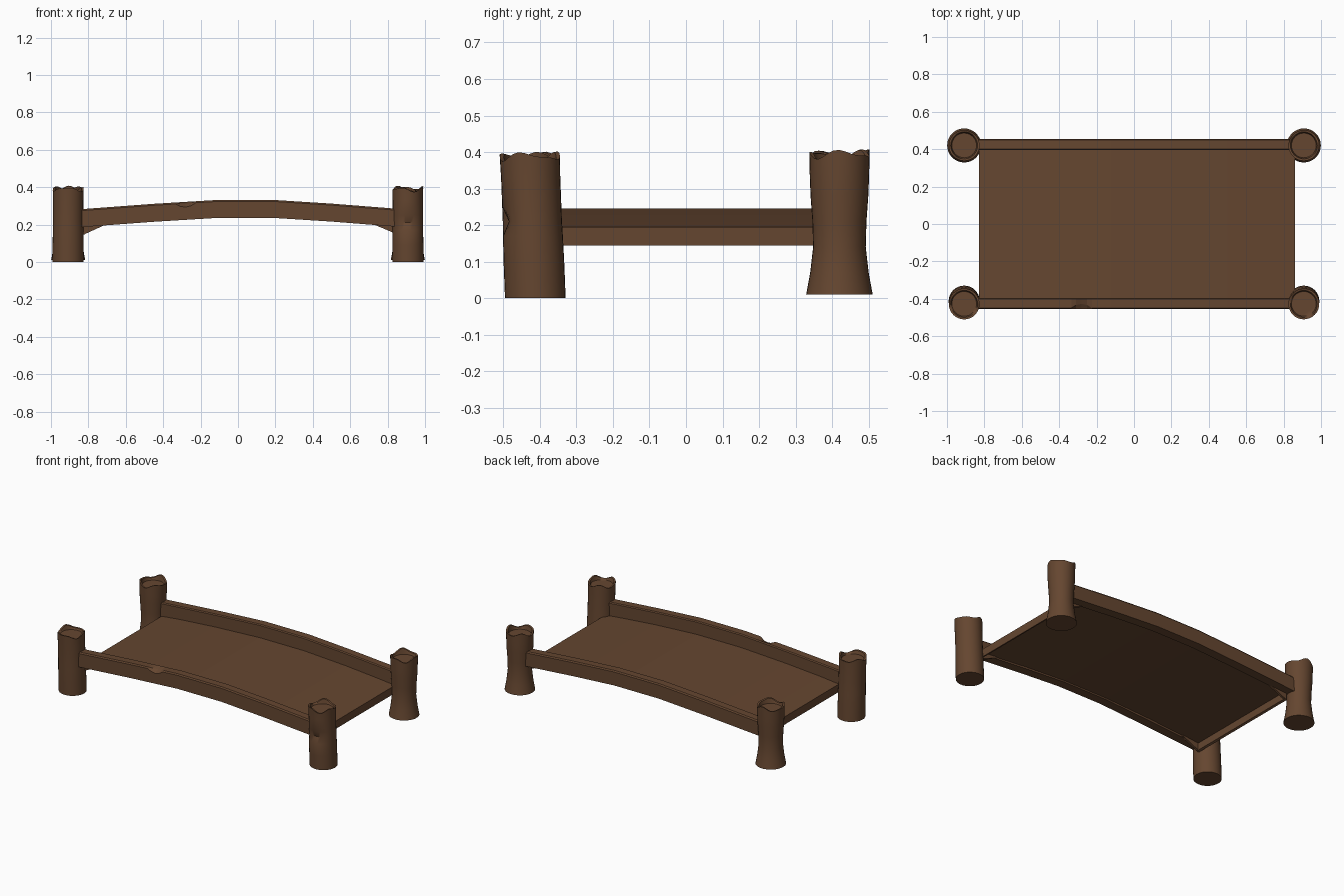
import bpy, bmesh, math

if "Cube" in bpy.data.objects:
    bpy.data.objects.remove(bpy.data.objects["Cube"])

wood = bpy.data.materials.new("brown wood")
wood.diffuse_color = (0.130, 0.0615, 0.0295, 1)
wood.use_nodes = True
wood.node_tree.nodes["Principled BSDF"].inputs["Base Color"].default_value = wood.diffuse_color


def finish(name, bm, fix_normals=True):
    if fix_normals:
        bmesh.ops.recalc_face_normals(bm, faces=bm.faces)
    me = bpy.data.meshes.new(name)
    bm.to_mesh(me)
    bm.free()
    me.materials.append(wood)
    ob = bpy.data.objects.new(name, me)
    bpy.context.collection.objects.link(ob)
    return ob


def loft(name, rings):
    """Closed rings joined by quads and capped at both ends."""
    bm = bmesh.new()
    rows = [[bm.verts.new(p) for p in ring] for ring in rings]
    n = len(rows[0])
    for a, b in zip(rows, rows[1:]):
        for i in range(n):
            j = (i + 1) % n
            bm.faces.new((a[i], a[j], b[j], b[i]))
    bm.faces.new(rows[0])
    bm.faces.new(rows[-1])
    return finish(name, bm)


def interp(pts, x):
    for (x0, z0), (x1, z1) in zip(pts, pts[1:]):
        if x <= x1:
            return z0 + (z1 - z0) * (x - x0) / (x1 - x0)
    return pts[-1][1]


# Posts: straight and leaning at the front, waisted with a flared foot at the back
SEG = 32


def post(name, sx, sy, phase, dent):
    if sy < 0:
        prof = [(0.0, .083), (.09, .083), (.17, .082), (.21, .081), (.25, .081), (.33, .081)]
        top, lean = .388, -.015
    else:
        prof = [(.01, .091), (.07, .080), (.14, .072), (.21, .074), (.28, .079), (.33, .081)]
        top, lean = .394, 0
    cx = sx * .908

    def ring(zf, r, dent_z=None):
        pts = []
        for i in range(SEG):
            a = 2 * math.pi * i / SEG
            z = zf(a)
            rr = r
            # Shallow axe mark on the outer side
            if dent_z is not None and abs(dent_z - .21) < .01:
                rr -= dent * max(0, math.cos(a - sy * math.pi / 2)) ** 4
            cy = sy * .42 + (lean * (z / .39 - .5) if lean else 0)
            pts.append((cx + rr * math.cos(a), cy + rr * math.sin(a), z))
        return pts

    def rim(a):
        return top + .009 * math.sin(3 * a + phase) + .005 * math.sin(5 * a + 2 * phase)

    rings = [ring(lambda a, z=z: z, r, z) for z, r in prof]
    rings.append(ring(rim, .0825))
    rings.append(ring(lambda a: rim(a) - .002, .072))
    rings.append(ring(lambda a: .37, .066))      # sunken top
    ob = loft(name, rings)
    bpy.context.view_layer.objects.active = ob
    ob.select_set(True)
    bpy.ops.object.shade_smooth_by_angle(angle=math.radians(35))
    ob.select_set(False)


post("front_left_post", -1, -1, 0.4, 0)
post("front_right_post", 1, -1, 2.0, .017)
post("back_left_post", -1, 1, 3.3, 0)
post("back_right_post", 1, 1, 1.2, 0)

# Side rails: arched beams with bevelled top edges, one chipped
RAIL = [(-.87, .280), (-.45, .311), (-.12, .331), (.20, .331), (.50, .312), (.87, .283)]
H = .096


def rail(name, sy, chip):
    xs = [p[0] for p in RAIL]
    if chip:
        xs = sorted(xs + [-.335, -.31, -.28, -.25, -.225])
    rings = []
    for x in xs:
        z = interp(RAIL, x)
        c = max(0, 1 - ((x + .28) / .055) ** 2) if chip else 0
        sec = [(.395, z - H), (.455, z - H), (.455, z - .008 - .02 * c),
               (.449 - .022 * c, z - .012 * c), (.401, z), (.395, z - .006)]
        rings.append([(x, sy * y, zz) for y, zz in sec])
    loft(name, rings)


rail("front_rail", -1, True)
rail("back_rail", 1, False)

# Deck: thin arched sheet between the rails
DECK = [(-.83, .195), (-.70, .209), (-.45, .228), (-.12, .245),
        (.20, .245), (.50, .228), (.72, .209), (.86, .195)]
bm = bmesh.new()
rows = [[bm.verts.new((x, y, z)) for y in (-.4, .4)] for x, z in DECK]
for a, b in zip(rows, rows[1:]):
    bm.faces.new((a[0], b[0], b[1], a[1]))
finish("deck", bm, False)

# End boards and the small side wedges under each end of the deck
for side, x, s, tip in (("left", -.83, 1, -.70), ("right", .86, -1, .72)):
    xi = x + s * .014
    prof = [(x, .144), (xi, .149), (xi, .196), (x, .195)]
    loft(side + "_end_board", [[(px, y, z) for px, z in prof] for y in (-.4, .4)])
    wedge = [(x, .144), (tip, .203), (tip, .209), (x, .195)]
    for sy, nm in ((-1, "front"), (1, "back")):
        loft(f"{nm}_{side}_wedge",
             [[(px, sy * y, z) for px, z in wedge] for y in (.388, .402)])
